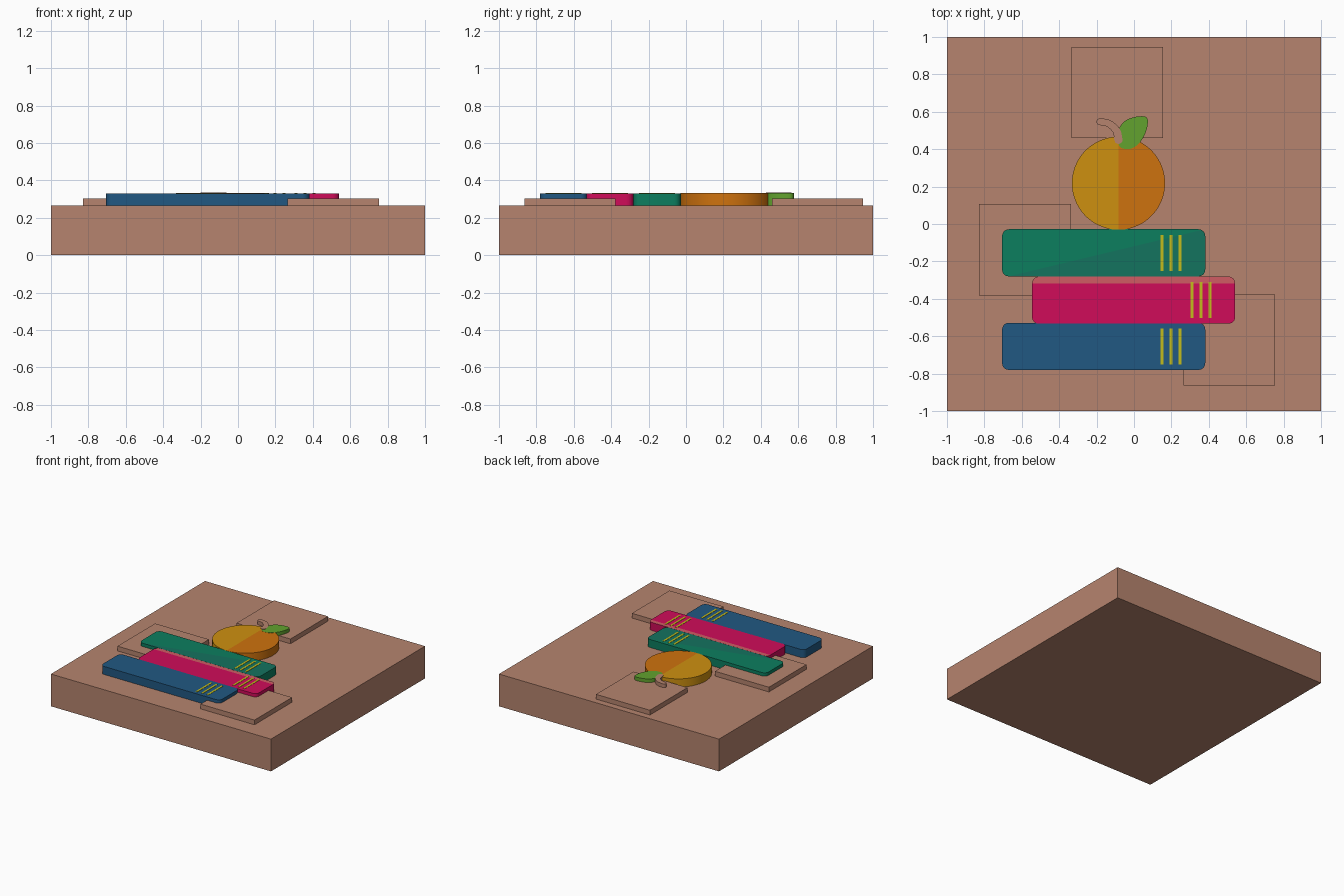
import bpy, bmesh, math
from mathutils import Vector

if "Cube" in bpy.data.objects:
    bpy.data.objects.remove(bpy.data.objects["Cube"])


def mat(name, r, g, b):
    lin = [((c / 255 + 0.055) / 1.055) ** 2.4 if c > 10 else c / 255 / 12.92 for c in (r, g, b)]
    m = bpy.data.materials.new(name)
    m.diffuse_color = (*lin, 1)
    m.use_nodes = True
    m.node_tree.nodes["Principled BSDF"].inputs["Base Color"].default_value = m.diffuse_color
    return m


BROWN = mat("clay_brown", 182, 132, 110)
BLUE = mat("book_blue", 33, 88, 130)
RED = mat("book_crimson", 208, 12, 90)
PINK = mat("pale_crimson", 208, 92, 100)
GREEN = mat("book_green", 12, 126, 95)
DARK_GREEN = mat("deep_green", 20, 115, 95)
YELLOW = mat("stripe_yellow", 196, 188, 28)
GOLD = mat("fruit_gold", 206, 144, 16)
ORANGE = mat("fruit_orange", 206, 114, 14)
LEAF = mat("leaf_green", 98, 162, 46)

FLOOR = 0.265


def prism(name, pts, z0, z1, material, cut=None, smooth=True):
    """Extrude an outline; cut = (point, normal, second material, top only)."""
    bm = bmesh.new()
    face = bm.faces.new([bm.verts.new((x, y, z0)) for x, y in pts])
    new = bmesh.ops.extrude_face_region(bm, geom=[face])["geom"]
    bmesh.ops.translate(bm, vec=(0, 0, z1 - z0),
                        verts=[g for g in new if isinstance(g, bmesh.types.BMVert)])
    bmesh.ops.recalc_face_normals(bm, faces=bm.faces[:])
    if cut:
        p, n = Vector((*cut[0], 0)), Vector((*cut[1], 0))
        bmesh.ops.bisect_plane(bm, geom=bm.verts[:] + bm.edges[:] + bm.faces[:],
                               plane_co=p, plane_no=n)
        bm.normal_update()
        for f in bm.faces:
            beyond = (f.calc_center_median() - p).dot(n) > 0
            if beyond and (f.normal.z > 0.5 or not cut[3]):
                f.material_index = 1
    me = bpy.data.meshes.new(name)
    bm.to_mesh(me)
    bm.free()
    me.materials.append(material)
    if cut:
        me.materials.append(cut[2])
    ob = bpy.data.objects.new(name, me)
    bpy.context.collection.objects.link(ob)
    if smooth:
        bpy.context.view_layer.objects.active = ob
        ob.select_set(True)
        bpy.ops.object.shade_smooth_by_angle(angle=math.radians(35))
        ob.select_set(False)
    return ob


def rect(x0, x1, y0, y1, r=0.0):
    if r == 0:
        return [(x0, y0), (x1, y0), (x1, y1), (x0, y1)]
    pts = []
    corners = [(x1 - r, y0 + r), (x1 - r, y1 - r), (x0 + r, y1 - r), (x0 + r, y0 + r)]
    for i, (cx, cy) in enumerate(corners):
        for k in range(7):
            a = math.radians(-90 + 90 * i + 15 * k)
            pts.append((cx + r * math.cos(a), cy + r * math.sin(a)))
    return pts


def spline(pts, closed, steps=6):
    """Catmull-Rom curve through the points."""
    p = [Vector(q) for q in pts]
    n = len(p)
    get = (lambda i: p[i % n]) if closed else (lambda i: p[max(0, min(n - 1, i))])
    out = []
    for i in range(n if closed else n - 1):
        a, b, c, d = (get(i + k) for k in (-1, 0, 1, 2))
        for s in range(steps):
            t = s / steps
            out.append(0.5 * (2 * b + (c - a) * t + (2 * a - 5 * b + 4 * c - d) * t * t
                              + (3 * b - a - 3 * c + d) * t ** 3))
    return out if closed else out + [p[-1]]


# Base slab and the three low square tiles
prism("base_slab", rect(-1, 1, -1, 1), 0, FLOOR, BROWN, smooth=False)
for name, x, y in (("back_tile", -0.09, 0.703), ("left_tile", -0.583, -0.138),
                   ("right_tile", 0.51, -0.62)):
    prism(name, rect(x - 0.245, x + 0.245, y - 0.244, y + 0.244), FLOOR, 0.304, BROWN, smooth=False)

# Stacked books, each with three stripes
books = (
    ("green_book", -0.705, -0.28, 0.331, GREEN, ((-0.67, -0.28), (0.24, -1.0), DARK_GREEN, True)),
    ("red_book", -0.545, -0.533, 0.331, RED, ((0, -0.317), (0, 1), PINK, True)),
    ("blue_book", -0.705, -0.78, 0.331, BLUE, None),
)
for name, x, y, top, m, cut in books:
    prism(name, rect(x, x + 1.086, y, y + 0.252, 0.036), FLOOR, top, m, cut)
    for i in range(3):
        sx = x + 0.854 + 0.049 * i
        prism(f"{name}_stripe_{i + 1}", rect(sx - 0.008, sx + 0.008, y + 0.03, y + 0.222),
              top - 0.003, top + 0.002, YELLOW, smooth=False)

# Round fruit in two halves of colour
cx, cy, r = -0.083, 0.218, 0.249
circle = [(cx + r * math.cos(math.tau * (i + 0.5) / 64), cy + r * math.sin(math.tau * (i + 0.5) / 64))
          for i in range(64)]
prism("fruit", circle, FLOOR, 0.332, GOLD, ((cx, cy), (1, 0), ORANGE, False))

# Leaf
leaf = [(-0.07, 0.408), (-0.01, 0.405), (0.042, 0.45), (0.07, 0.515), (0.068, 0.569),
        (0.015, 0.574), (-0.045, 0.553), (-0.08, 0.51), (-0.088, 0.455)]
prism("leaf", [tuple(q) for q in spline(leaf, True)], FLOOR, 0.333, LEAF)

# Curved stem: a ribbon of growing width with round ends
path = spline([(-0.183, 0.547), (-0.135, 0.537), (-0.095, 0.5), (-0.083, 0.45)], False)
left, right = [], []
for i, q in enumerate(path):
    d = (path[min(i + 1, len(path) - 1)] - path[max(i - 1, 0)]).normalized()
    w = 0.018 + 0.004 * i / (len(path) - 1)
    side = Vector((-d.y, d.x)) * w
    left.append(q + side)
    right.append(q - side)


def cap(centre, start):
    v = start - centre
    out = []
    for k in range(1, 6):
        a = -math.pi * k / 6
        out.append(centre + Vector((v.x * math.cos(a) - v.y * math.sin(a),
                                    v.x * math.sin(a) + v.y * math.cos(a))))
    return out


outline = left + cap(path[-1], left[-1]) + right[::-1] + cap(path[0], right[0])
prism("stem", [tuple(q) for q in outline], FLOOR, 0.335, BROWN)
